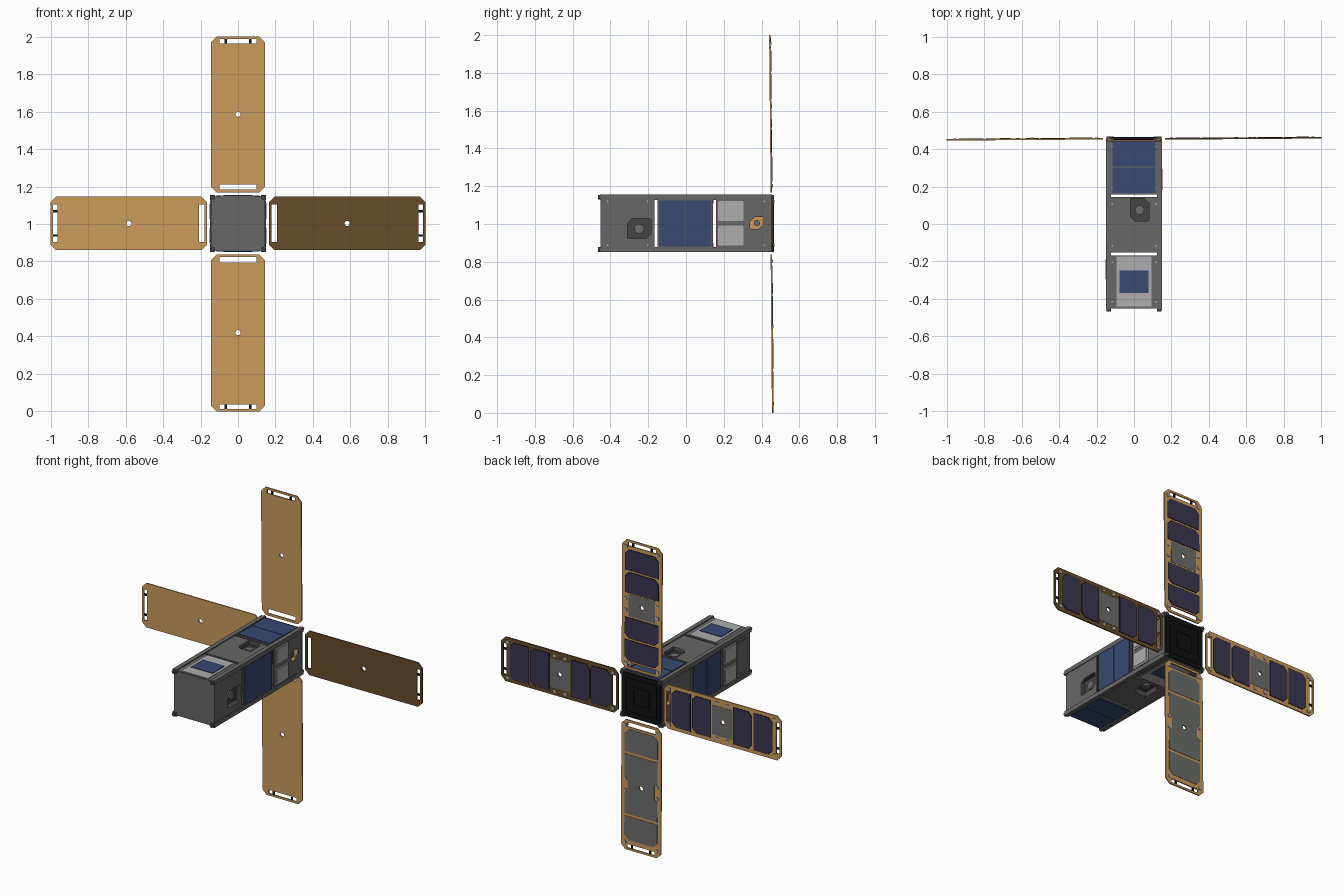
import bpy, bmesh, math
from mathutils import Matrix, Vector

if "Cube" in bpy.data.objects:
    bpy.data.objects.remove(bpy.data.objects["Cube"])

C = 1.003  # height of the body axis


def mat(name, r, g, b):
    m = bpy.data.materials.new(name)
    m.diffuse_color = (r, g, b, 1)
    m.use_nodes = True
    m.node_tree.nodes["Principled BSDF"].inputs["Base Color"].default_value = m.diffuse_color
    return m


GREY = mat("body grey", 0.135, 0.135, 0.135)
DARK = mat("dark grey", 0.06, 0.06, 0.06)
LIGHT = mat("plate grey", 0.15, 0.155, 0.15)
SILVER = mat("silver", 0.42, 0.42, 0.42)
BLACK = mat("black", 0.006, 0.006, 0.006)
BLUE = mat("solar blue", 0.04, 0.07, 0.17)
NAVY = mat("cell navy", 0.042, 0.037, 0.08)
TAN = mat("copper tan", 0.60, 0.33, 0.11)
BROWN = mat("dark brown", 0.135, 0.075, 0.024)


def rect(x0, x1, y0, y1, c=0):
    """Rectangle with optional corner chamfers (one value, or four)."""
    cs = c if isinstance(c, tuple) else (c,) * 4
    corners = [(x0, y0), (x1, y0), (x1, y1), (x0, y1)]
    pts = []
    for i, p in enumerate(corners):
        p = Vector(p)
        if cs[i] == 0:
            pts.append(p)
            continue
        for q in (corners[i - 1], corners[(i + 1) % 4]):
            pts.append(p + (Vector(q) - p).normalized() * cs[i])
    return pts


def circle(x, y, r, n=16):
    return [(x + r * math.cos(2 * math.pi * i / n), y + r * math.sin(2 * math.pi * i / n)) for i in range(n)]


def slab(name, material, M, outer, z0, z1, holes=()):
    """Flat outline with holes, thickened from z0 to z1 in the frame M."""
    cu = bpy.data.curves.new(name, 'CURVE')
    cu.dimensions, cu.fill_mode, cu.extrude = '2D', 'BOTH', (z1 - z0) / 2
    for loop in (outer, *holes):
        s = cu.splines.new('POLY')
        s.points.add(len(loop) - 1)
        for p, q in zip(s.points, loop):
            p.co = (q[0], q[1], 0, 1)
        s.use_cyclic_u = True
    tmp = bpy.data.objects.new("outline", cu)
    bpy.context.collection.objects.link(tmp)
    dg = bpy.context.evaluated_depsgraph_get()
    me = bpy.data.meshes.new_from_object(tmp.evaluated_get(dg))
    bpy.data.objects.remove(tmp)
    bpy.data.curves.remove(cu)
    bm = bmesh.new()
    bm.from_mesh(me)
    bmesh.ops.remove_doubles(bm, verts=bm.verts, dist=1e-5)
    bm.transform(M @ Matrix.Translation((0, 0, (z0 + z1) / 2)))
    bmesh.ops.recalc_face_normals(bm, faces=bm.faces)
    for f in bm.faces:
        f.smooth = False
        f.material_index = 0
    bm.to_mesh(me)
    bm.free()
    me.materials.clear()
    me.materials.append(material)
    me.name = name
    ob = bpy.data.objects.new(name, me)
    bpy.context.collection.objects.link(ob)
    return ob


# ---- Body: rails, feet and end plates (local z points to the front) ----
END = Matrix.Translation((0, 0, C)) @ Matrix.Rotation(math.pi / 2, 4, 'X')
for sx in (-1, 1):
    for sz in (-1, 1):
        x, z = sx * 0.136, sz * 0.138
        slab("corner_rail", GREY, END, rect(x - .014, x + .014, z - .014, z + .014), -.455, .455)
        for k in (-1, 1):
            slab("rail_foot", DARK, END, circle(x, z, .012, 12), k * .461 - .006, k * .461 + .006)
slab("front_plate", GREY, END, rect(-.14, .14, -.142, .142), .44, .452)
slab("back_plate", BLACK, END, rect(-.14, .14, -.142, .142), -.46, -.44)
for s in (.115, .06):
    slab("back_plate_ring", BLACK, END, rect(-s, s, -s, s, .01), -.464, -.46,
         [rect(-s + .01, s - .01, -s + .01, s - .01, .008)])

# ---- Body sides: three skins each, parted by open slots ----
SEG = {"front": (-.45, -.168), "middle": (-.152, .143), "rear": (.158, .45)}


def skin(M, seg, holes=()):
    y0, y1 = SEG[seg]
    slab(seg + "_skin", GREY, M, rect(-.13, .13, y0, y1), .137, .145, holes)
    for s in (-.116, .116):
        for y in (y0 + .035, y1 - .035):
            slab("screw", SILVER, M, circle(s, y, .005, 8), .145, .147)


def plain(M, seg):
    skin(M, seg)
    y0, y1 = SEG[seg]
    slab("cover_plate", GREY, M, rect(-.1, .1, y0 + .02, y1 - .14, .008), .145, .149)


def solar(M, seg, w=.115):
    """Two solar plates with a thin joint."""
    skin(M, seg)
    y0, y1 = SEG[seg]
    m = (y0 + y1) / 2
    for a, b in ((y0 + .008, m - .002), (m + .002, y1 - .008)):
        slab("solar_plate", BLUE, M, rect(-w, w, a, b), .145, .15)


def pocket(M, seg, s0, s1, y0, y1, floor=DARK):
    """Skin with a clipped opening and sunken floor."""
    skin(M, seg, [rect(s0, s1, y0, y1, (.025, .005, .025, .005))])
    slab("pocket_floor", floor, M, rect(s0 - .01, s1 + .01, y0 - .01, y1 + .01), .105, .115)
    slab("pocket_wall", floor, M, rect(s0 - .01, s1 + .01, y0 - .01, y1 + .01), .115, .137,
         [rect(s0, s1, y0, y1)])
    sm, ym = (s0 + s1) / 2, (y0 + y1) / 2
    slab("pocket_sensor", LIGHT, M, circle(sm, ym, (s1 - s0) * .25), .115, .128)


def small_solar(M, seg):
    """Silver tray with a small solar plate in the middle."""
    skin(M, seg)
    y0, y1 = SEG[seg]
    m = (y0 + y1) / 2
    slab("silver_tray", SILVER, M, rect(-.093, .093, y0 + .01, y1 - .005), .145, .148)
    slab("small_solar_plate", BLUE, M, rect(-.077, .077, m - .06, m + .06), .148, .152)


def silver_pair(M, y0, y1):
    for a, b in ((-.12, -.012), (.012, .118)):
        slab("silver_cover", SILVER, M, rect(a, b, y0, y1, .006), .145, .15)
        slab("silver_cover_step", SILVER, M, rect(a + .012, b - .012, y0 + .012, y1 - .012), .15, .152)


TOP, RIGHT, BOTTOM, LEFT = [Matrix.Translation((0, 0, C)) @ Matrix.Rotation(math.radians(a), 4, 'Y')
                            for a in (0, 90, 180, -90)]
small_solar(TOP, "front")
pocket(TOP, "middle", -.02, .08, .015, .135)
solar(TOP, "rear")

pocket(RIGHT, "front", -.025, .08, -.31, -.185)
solar(RIGHT, "middle", .122)
pocket(RIGHT, "rear", -.035, .03, .34, .41, TAN)
silver_pair(RIGHT, .17, .305)

solar(BOTTOM, "front")
pocket(BOTTOM, "middle", -.02, .08, .015, .135)
small_solar(BOTTOM, "rear")

plain(LEFT, "front")
silver_pair(LEFT, -.305, -.175)
solar(LEFT, "middle", .122)
pocket(LEFT, "rear", -.03, .035, .34, .41, TAN)


# ---- Deployed wings (local x runs outwards, local z to the back) ----
def wing(side, angle, r1, y_root, y_tip, frame, has_cells=True):
    a = math.radians(angle)
    X = Vector((math.cos(a), (y_tip - y_root) / .835, math.sin(a))).normalized()
    Y = Vector((math.sin(a), 0, -math.cos(a)))
    Z = X.cross(Y)
    M = Matrix.Translation((0, y_root - X.y * .165, C)) @ Matrix((X, Y, Z)).transposed().to_4x4()
    hub = circle(.5825, 0, .014)
    slab(side + "_wing_frame", frame, M, rect(.165, r1, -.143, .143, .03), -.004, .004,
         [rect(.18, .209, -.1, .1), rect(r1 - .037, r1 - .013, -.1, .1), hub])
    for v in (-.065, .065):
        slab(side + "_wing_hinge", BLACK, M, rect(r1 - .038, r1 - .012, v - .006, v + .006), -.003, .005)
    if has_cells:
        for r, c in ((.222, (.028, 0, 0, .028)), (.367, (.028, 0, 0, .028)),
                     (.660, (0, .028, .028, 0)), (.805, (0, .028, .028, 0))):
            slab(side + "_wing_cell_edge", BLACK, M, rect(r - .003, r + .133, -.121, .121, c), .004, .005)
            slab(side + "_wing_cell", NAVY, M, rect(r, r + .13, -.118, .118, c), .005, .0065)
        slab(side + "_wing_centre", LIGHT, M, rect(.508, .652, -.095, .095), .004, .0055, [hub])
    else:
        slab(side + "_wing_inner_plate", LIGHT, M, rect(.222, .37, -.118, .118, (.028, 0, 0, .028)), .004, .006)
        slab(side + "_wing_outer_plate", LIGHT, M, rect(.785, .937, -.118, .118, (0, .028, .028, 0)), .004, .006)
        big = [(.385, -.118), (.53, -.118), (.545, -.095), (.625, -.095), (.64, -.118), (.77, -.118),
               (.77, .118), (.64, .118), (.625, .095), (.545, .095), (.53, .118), (.385, .118)]
        slab(side + "_wing_middle_plate", LIGHT, M, big, .004, .006, [hub])
    # small silver clips along the edges
    for v in (-.115, .115):
        for r in (.2, .545, .62, .955):
            slab(side + "_wing_clip", SILVER, M, rect(r - .009, r + .009, v - .009, v + .009), .004, .008)


wing("top", 90, .997, .452, .444, TAN)
wing("bottom", -90, 1.003, .452, .459, TAN, False)
wing("left", 180, 1.0, .455, .449, TAN)
wing("right", 0, 1.0, .454, .460, BROWN)
